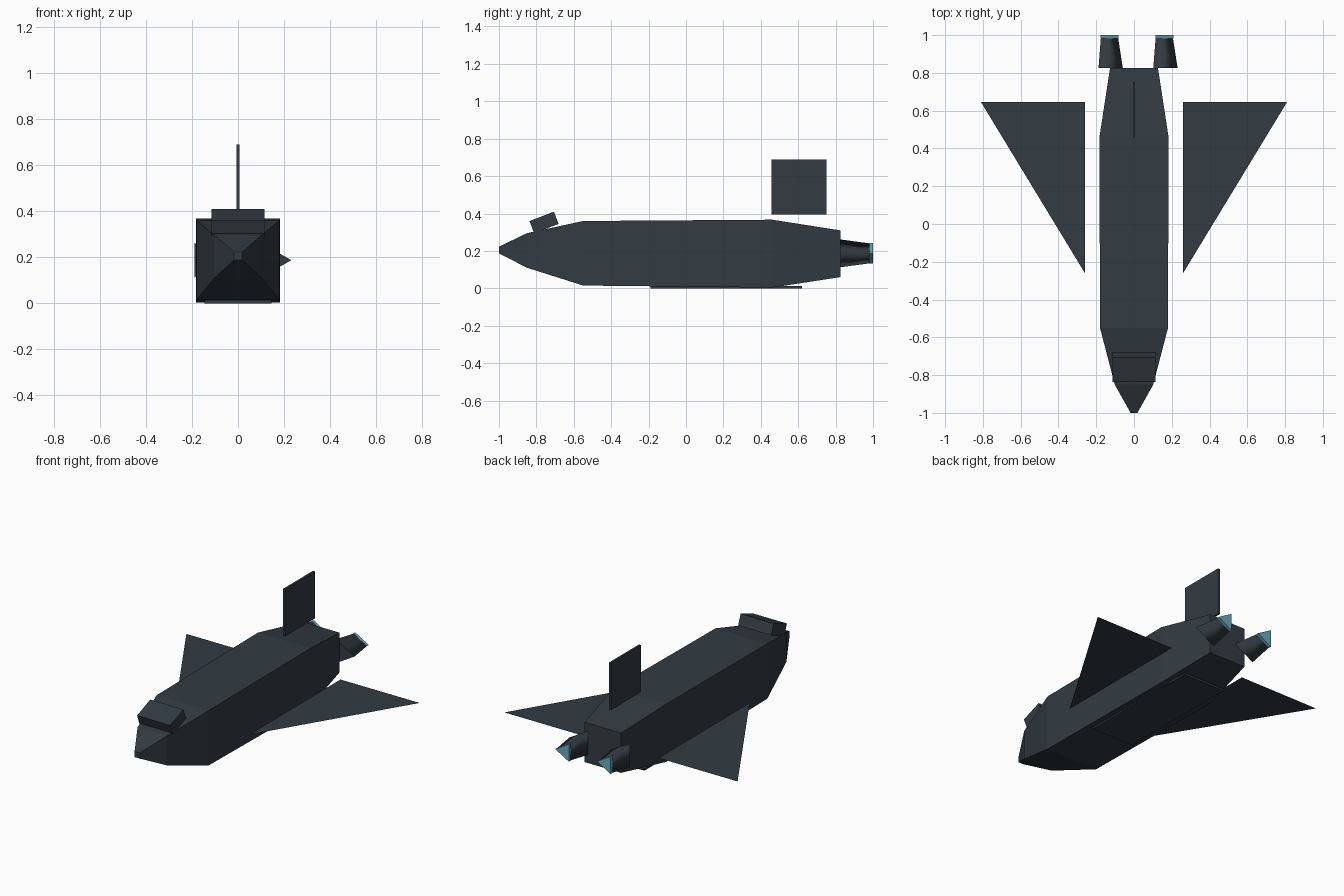
import bpy, bmesh, math
from mathutils import Matrix, Vector

if "Cube" in bpy.data.objects:
    bpy.data.objects.remove(bpy.data.objects["Cube"])


def material(name, rgb):
    m = bpy.data.materials.new(name)
    m.use_nodes = True
    m.diffuse_color = (*rgb, 1)
    m.node_tree.nodes["Principled BSDF"].inputs["Base Color"].default_value = (*rgb, 1)
    return m


slate = material("dark_slate", (0.032, 0.044, 0.055))
glow = material("pale_cyan", (0.14, 0.40, 0.52))


def finish(name, bm, mat, smooth=False):
    bmesh.ops.recalc_face_normals(bm, faces=bm.faces)
    mesh = bpy.data.meshes.new(name)
    bm.to_mesh(mesh)
    bm.free()
    mesh.materials.append(mat)
    for p in mesh.polygons:
        p.use_smooth = smooth and len(p.vertices) == 4
    obj = bpy.data.objects.new(name, mesh)
    bpy.context.collection.objects.link(obj)
    return obj


def loft(name, rings, mat, smooth=False):
    """Skin a list of closed rings and cap both ends."""
    bm = bmesh.new()
    loops = [[bm.verts.new(p) for p in ring] for ring in rings]
    n = len(loops[0])
    for a, b in zip(loops, loops[1:]):
        for i in range(n):
            j = (i + 1) % n
            bm.faces.new((a[i], a[j], b[j], b[i]))
    bm.faces.new(loops[0])
    bm.faces.new(loops[-1])
    return finish(name, bm, mat, smooth)


def box(name, center, size, mat, tilt=0):
    bm = bmesh.new()
    bmesh.ops.create_cube(bm, size=1)
    bm.transform(Matrix.Translation(center) @ Matrix.Rotation(tilt, 4, "X")
                 @ Matrix.Diagonal((*size, 1)))
    return finish(name, bm, mat)


def rect(y, w, lo, hi):
    return [(-w, y, lo), (w, y, lo), (w, y, hi), (-w, y, hi)]


def triangle(x, y, z, r):
    angles = [math.tau * k / 3 for k in range(3)]
    return [(x + r * math.cos(a), y, z + r * math.sin(a)) for a in angles]


# Fuselage: square sections from nose to tail
sections = [(-1, 0.018, 0.187, 0.223), (-0.85, 0.102, 0.11, 0.295),
            (-0.55, 0.18, 0.015, 0.36), (0.46, 0.183, 0.004, 0.367),
            (0.825, 0.127, 0.06, 0.31)]
loft("fuselage", [rect(*s) for s in sections], slate)

# Tilted cockpit block, tail fin and belly plate
box("cockpit", (0, -0.759, 0.352), (0.23, 0.14, 0.07), slate, math.radians(21))
box("tail_fin", (0, 0.605, 0.542), (0.013, 0.295, 0.296), slate)
box("belly_plate", (0, 0.215, 0.006), (0.29, 0.81, 0.012), slate)

for side, label in ((1, "left"), (-1, "right")):
    # Flat delta wing
    bm = bmesh.new()
    outline = [(0.26, -0.26), (0.81, 0.645), (0.26, 0.645)]
    face = bm.faces.new([bm.verts.new((side * x, y, 0.12)) for x, y in outline])
    wing = finish(label + "_wing", bm, slate)
    if wing.data.polygons[0].normal.z < 0:
        wing.data.flip_normals()

    # Three-sided tapered engine with a glowing end
    x, z = side * 0.145, 0.187
    loft(label + "_engine", [triangle(x, 0.825, z, 0.086), triangle(x, 0.985, z, 0.061)],
         slate, True)
    loft(label + "_engine_glow", [triangle(x, 0.982, z, 0.063), triangle(x, 1.0, z, 0.063)],
         glow)
